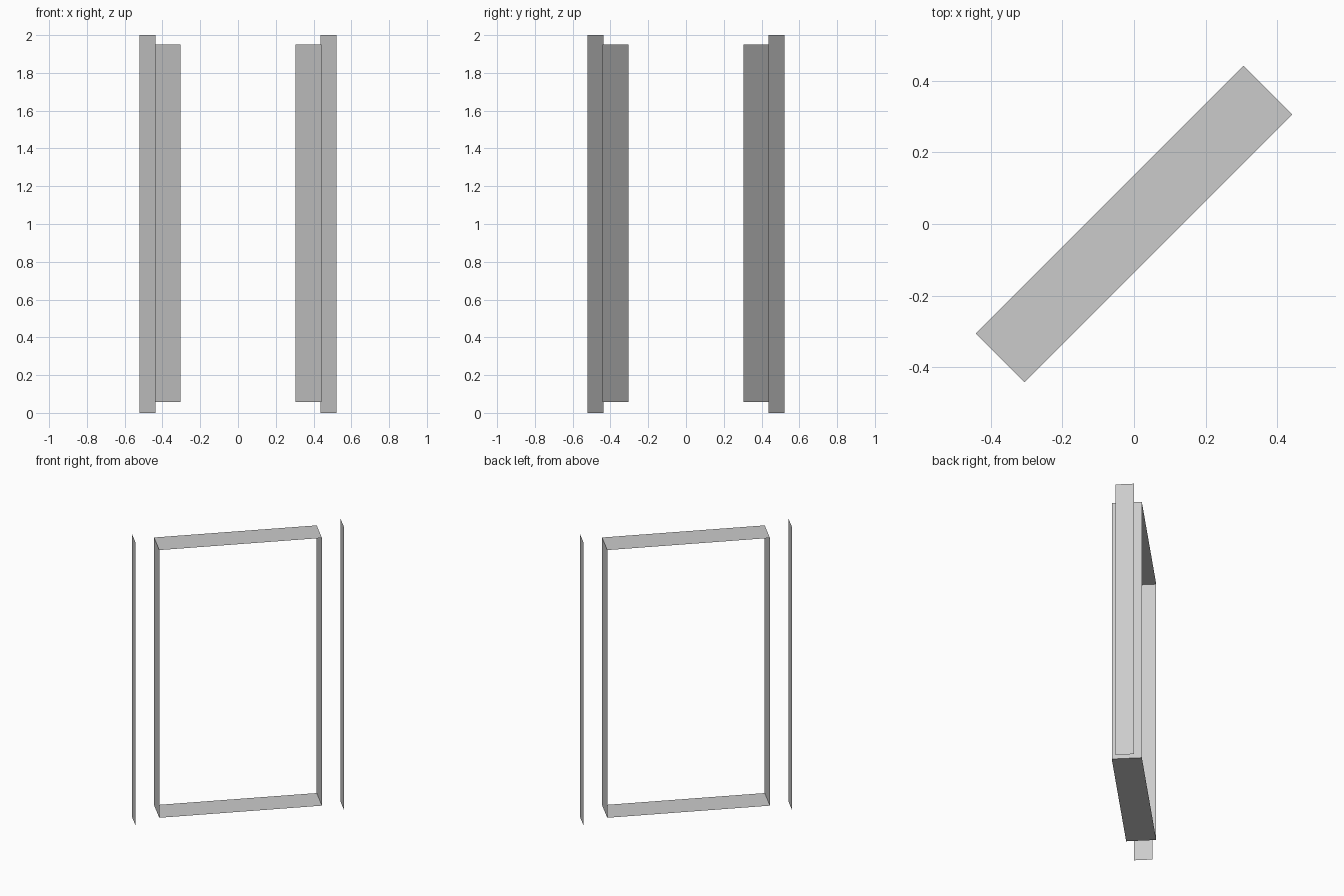
import bpy
import math
from mathutils import Matrix

if "Cube" in bpy.data.objects:
    bpy.data.objects.remove(bpy.data.objects["Cube"])

# Everything is modelled along x, then turned 45 degrees about z
TURN = Matrix.Rotation(math.radians(45), 4, 'Z')


def sheet_sweep(name, path, half_width, closed):
    """Sweep an (x, z) path across y into a thin, flat-faced sheet."""
    n = len(path)
    verts = [(x, s * half_width, z) for x, z in path for s in (-1, 1)]
    faces = []
    for i in range(n if closed else n - 1):
        j = (i + 1) % n
        faces.append((2 * i, 2 * j, 2 * j + 1, 2 * i + 1))
    mesh = bpy.data.meshes.new(name)
    mesh.from_pydata(verts, [], faces)
    mesh.transform(TURN)
    mesh.update()
    obj = bpy.data.objects.new(name, mesh)
    bpy.context.collection.objects.link(obj)
    return obj


# Rectangular door opening lining, open at front and back
half_len, low, high = 0.529, 0.057, 1.949
opening = [(half_len, low), (-half_len, low), (-half_len, high), (half_len, high)]
lining = sheet_sweep("frame_lining", opening, 0.0967, True)
lining.data.flip_normals()
lining.data.update()
# flip so that the faces look outwards
centre_z = (low + high) / 2
face = lining.data.polygons[0]
if face.normal.z * (face.center.z - centre_z) < 0:
    lining.data.flip_normals()

# Freestanding upright strips outside each end
for side, label in ((-1, "left"), (1, "right")):
    x = side * 0.678
    path = [(x, 0), (x, 2)] if side > 0 else [(x, 2), (x, 0)]
    strip = sheet_sweep(label + "_outer_strip", path, 0.060, False)
    if strip.data.polygons[0].normal.x * side < 0:
        strip.data.flip_normals()
